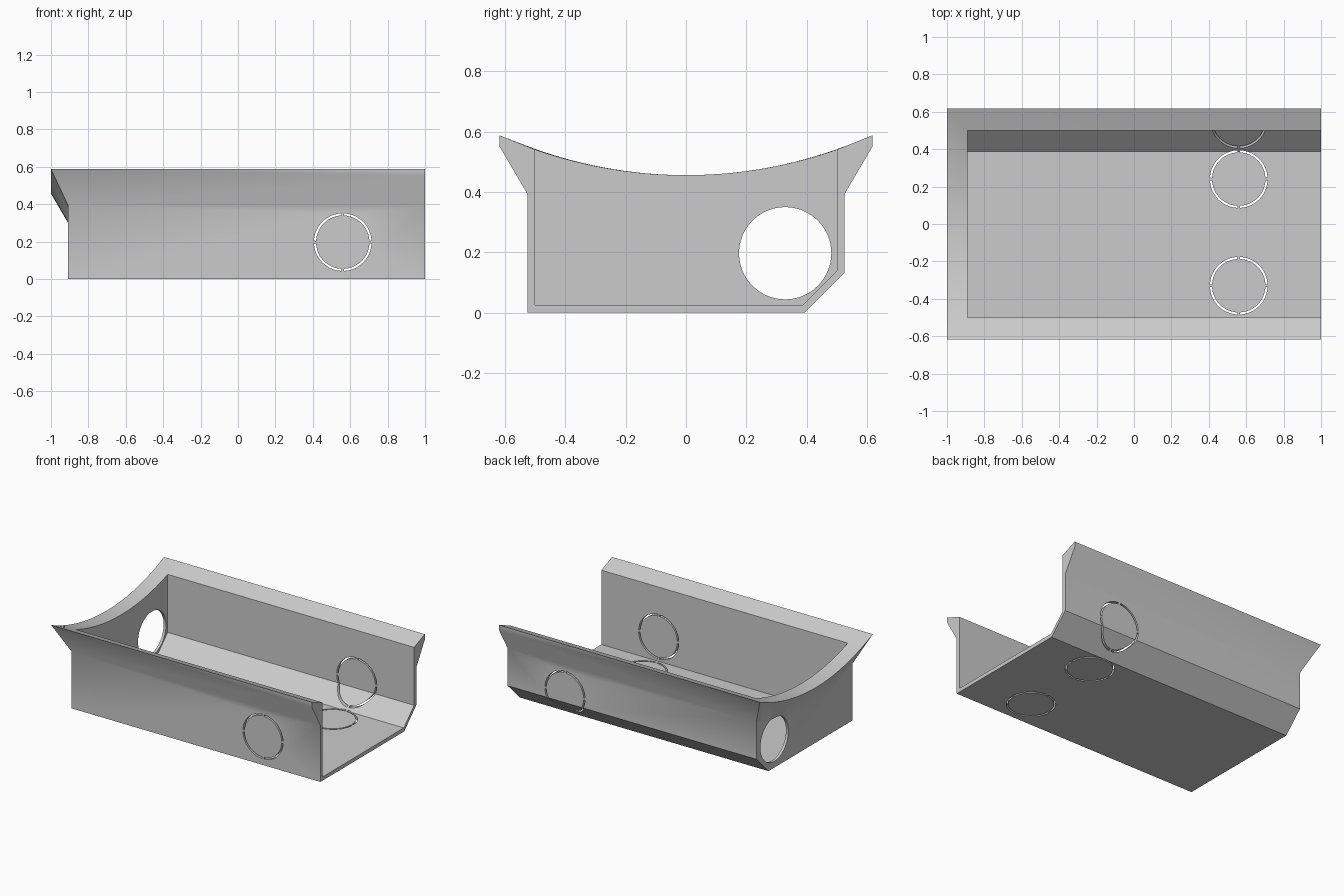
import bpy, bmesh, math
from math import sin, cos, pi, sqrt

default = bpy.data.objects.get("Cube")
if default:
    bpy.data.objects.remove(default, do_unlink=True)

# Overall sizes
RIM_Y, OUT_Y, IN_Y = 0.618, 0.526, 0.501
RIM_X, OUT_X, IN_X, OPEN_X = -1.0, -0.908, -0.89, 1.0
FLANGE_DROP, LIP_Z = 0.157, 0.55
N = 32


def saddle(y):
    """Height of the concave top surface."""
    radius = 1.515
    return 0.456 + radius - sqrt(radius ** 2 - y ** 2)


def make_object(name, bm):
    bmesh.ops.recalc_face_normals(bm, faces=bm.faces)
    mesh = bpy.data.meshes.new(name)
    bm.to_mesh(mesh)
    bm.free()
    obj = bpy.data.objects.new(name, mesh)
    bpy.context.collection.objects.link(obj)
    return obj


def build_tray():
    bm = bmesh.new()
    steps = [2 * i / N - 1 for i in range(N + 1)]

    def arc(x, half, drop=0):
        return [bm.verts.new((x, s * half, saddle(s * half) - drop)) for s in steps]

    def points(x, pairs):
        return [bm.verts.new((x, y, z)) for y, z in pairs]

    def bridge(a, b):
        for i in range(len(a) - 1):
            bm.faces.new((a[i], a[i + 1], b[i + 1], b[i]))

    # Closed end: flange foot, rim and inner edge
    foot = arc(OUT_X, OUT_Y, FLANGE_DROP)
    rim = arc(RIM_X, RIM_Y)
    inner = arc(IN_X, IN_Y)
    bridge(foot, rim)
    bridge(rim, inner)

    # Trough outlines with the chamfered back corner
    outer_low = [(-OUT_Y, 0), (0.393, 0), (OUT_Y, 0.133)]
    inner_low = [(-IN_Y, 0.026), (0.388, 0.026), (IN_Y, 0.139)]
    foot_z = saddle(OUT_Y) - FLANGE_DROP
    out_end, in_end = points(OUT_X, outer_low), points(IN_X, inner_low)
    out_open = points(OPEN_X, [(-OUT_Y, foot_z)] + outer_low + [(OUT_Y, foot_z)])
    in_open = points(OPEN_X, [(-IN_Y, saddle(IN_Y))] + inner_low + [(IN_Y, saddle(IN_Y))])
    bridge([foot[0]] + out_end + [foot[-1]], out_open)
    bridge([inner[0]] + in_end + [inner[-1]], in_open)
    bm.faces.new(foot + out_end[::-1])
    bm.faces.new(inner + in_end[::-1])

    # Long flanges, lips and rims
    lips, tops = [], []
    for side, k in ((-1, 0), (1, -1)):
        lip, top = points(OPEN_X, [(side * RIM_Y, LIP_Z), (side * RIM_Y, saddle(RIM_Y))])
        bm.faces.new((foot[k], out_open[k], lip))
        bm.faces.new((foot[k], lip, rim[k]))
        bm.faces.new((lip, top, rim[k]))
        bm.faces.new((rim[k], top, in_open[k], inner[k]))
        lips.append(lip)
        tops.append(top)

    # Open end section
    bm.faces.new(out_open + [lips[1], tops[1]] + in_open[::-1] + [tops[0], lips[0]])
    return make_object("cable_tray", bm)


def extrude(bm, outline, place, lo, hi):
    """Prism from a 2D outline; place maps (u, v, depth) to xyz."""
    a = [bm.verts.new(place(u, v, lo)) for u, v in outline]
    b = [bm.verts.new(place(u, v, hi)) for u, v in outline]
    bm.faces.new(a)
    bm.faces.new(b[::-1])
    for i in range(len(a)):
        j = (i + 1) % len(a)
        bm.faces.new((a[i], a[j], b[j], b[i]))


def knockout(bm, cu, cv, place, lo, hi):
    """Four slits around a circle, with small tabs left between them."""
    gap, n = 0.05, 12
    for q in range(4):
        angles = [q * pi / 2 + gap + (pi / 2 - 2 * gap) * i / n for i in range(n + 1)]
        ring = [(cu + 0.154 * cos(t), cv + 0.154 * sin(t)) for t in angles]
        ring += [(cu + 0.143 * cos(t), cv + 0.143 * sin(t)) for t in reversed(angles)]
        extrude(bm, ring, place, lo, hi)


tray = build_tray()

# Cutters: round end opening and knockout slits in floor and walls
cut = bmesh.new()
circle = [(0.329 + 0.153 * cos(2 * pi * i / 64), 0.197 + 0.153 * sin(2 * pi * i / 64))
          for i in range(64)]
extrude(cut, circle, lambda u, v, d: (d, u, v), -0.95, -0.85)
for y in (0.24, -0.33):
    knockout(cut, 0.56, y, lambda u, v, d: (u, v, d), -0.05, 0.036)
knockout(cut, 0.56, 0.197, lambda u, v, d: (u, d, v), -0.6, 0.6)
cutter = make_object("opening_cutter", cut)
cutter.hide_render = True

mod = tray.modifiers.new("Openings", "BOOLEAN")
mod.operation = "DIFFERENCE"
mod.solver = "EXACT"
mod.object = cutter
bpy.ops.object.select_all(action="DESELECT")
bpy.context.view_layer.objects.active = tray
tray.select_set(True)
bpy.ops.object.modifier_apply(modifier=mod.name)
bpy.data.objects.remove(cutter, do_unlink=True)
bpy.ops.object.shade_smooth_by_angle(angle=math.radians(32))

# Plain grey finish
grey = bpy.data.materials.new("grey")
grey.use_nodes = True
grey.diffuse_color = (0.6, 0.6, 0.6, 1)
grey.node_tree.nodes["Principled BSDF"].inputs["Base Color"].default_value = (0.6, 0.6, 0.6, 1)
tray.data.materials.clear()
tray.data.materials.append(grey)
